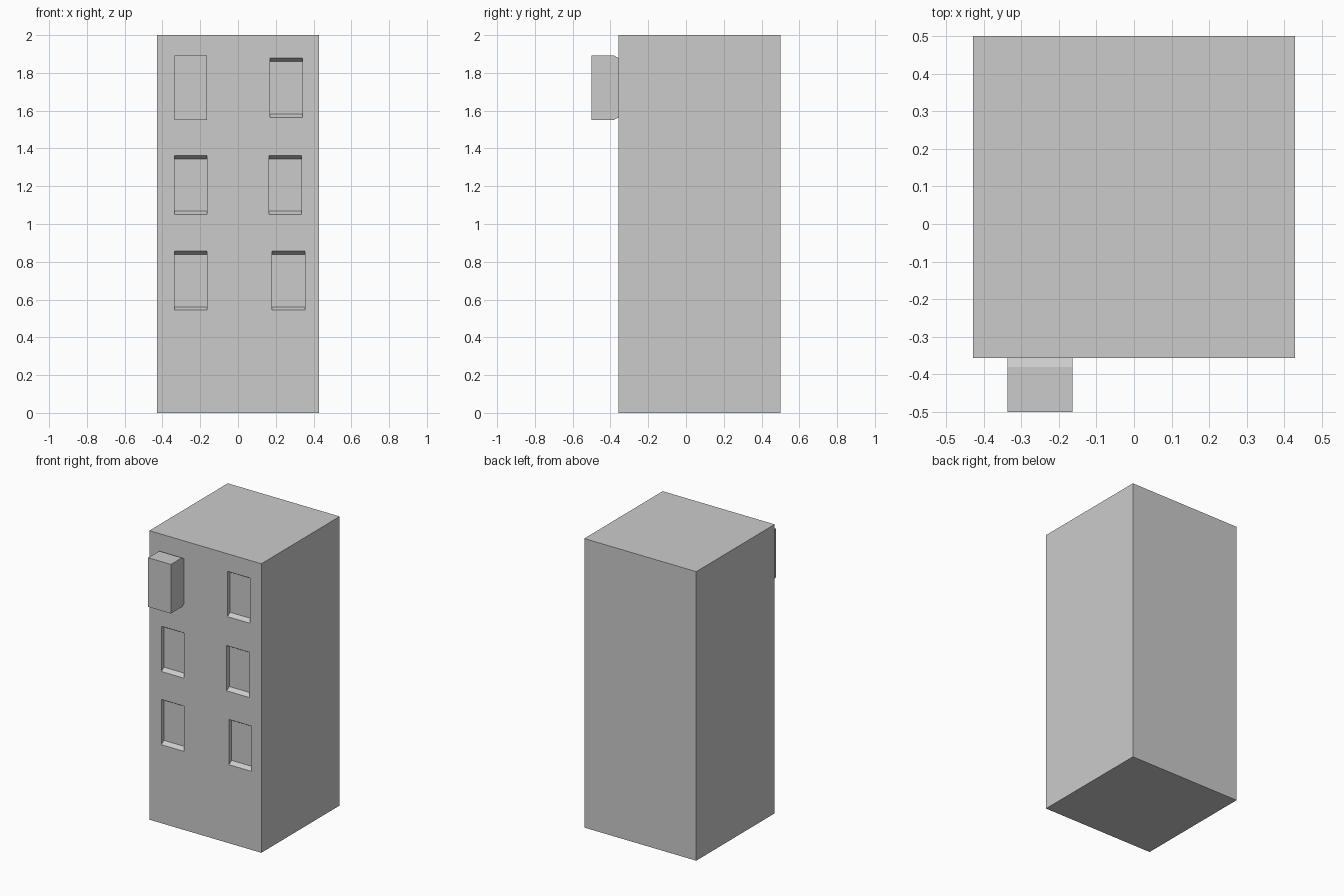
import bpy, bmesh

if "Cube" in bpy.data.objects:
    bpy.data.objects.remove(bpy.data.objects["Cube"])

FRONT, BACK, HALF = -0.357, 0.5, 0.4285
DEPTH = 0.03          # window recess depth
SLOPE = 0.6           # rise of sill and lintel per unit of depth
WIN_W, WIN_H = 0.173, 0.313


def prism(name, profile, x0, x1):
    """Extrude a (y, z) profile along x into a closed solid."""
    bm = bmesh.new()
    face = bm.faces.new([bm.verts.new((x0, y, z)) for y, z in profile])
    ext = bmesh.ops.extrude_face_region(bm, geom=[face])
    verts = [v for v in ext["geom"] if isinstance(v, bmesh.types.BMVert)]
    bmesh.ops.translate(bm, verts=verts, vec=(x1 - x0, 0, 0))
    bmesh.ops.recalc_face_normals(bm, faces=bm.faces)
    mesh = bpy.data.meshes.new(name)
    bm.to_mesh(mesh)
    bm.free()
    obj = bpy.data.objects.new(name, mesh)
    bpy.context.collection.objects.link(obj)
    return obj


# Tower body
body = prism("building_body", [(FRONT, 0), (BACK, 0), (BACK, 2), (FRONT, 2)], -HALF, HALF)

# Window recesses with sloping sill and lintel: (centre x, centre z)
windows = [(-0.2505, 1.7215), (0.256, 1.7215),
           (-0.2505, 1.2065), (0.25, 1.2065),
           (-0.2505, 0.70), (0.267, 0.70)]
for x, z in windows:
    out, inn = WIN_H / 2 + 0.05 * SLOPE, WIN_H / 2 - DEPTH * SLOPE
    y0, y1 = FRONT - 0.05, FRONT + DEPTH
    cutter = prism("window_cutter", [(y0, z - out), (y1, z - inn), (y1, z + inn), (y0, z + out)],
                   x - WIN_W / 2, x + WIN_W / 2)
    cutter.hide_render = True
    mod = body.modifiers.new("window", "BOOLEAN")
    mod.operation, mod.solver, mod.object = "DIFFERENCE", "EXACT", cutter
    bpy.context.view_layer.objects.active = body
    bpy.ops.object.modifier_apply(modifier=mod.name)
    bpy.data.objects.remove(cutter)

# Box unit plugged into the top left window, tapered where it meets the wall
x, z = windows[0]
h_back, h_wall, h_front = WIN_H / 2 - DEPTH * SLOPE, WIN_H / 2, 0.17
half = [(FRONT + DEPTH, h_back), (FRONT, h_wall), (-0.38, h_front), (-0.5, h_front)]
profile = [(y, z + h) for y, h in half] + [(y, z - h) for y, h in reversed(half)]
unit = prism("window_box_unit", profile, x - WIN_W / 2, x + WIN_W / 2)
mat = bpy.data.materials.new("dark_grey")
mat.diffuse_color = (0.52, 0.52, 0.52, 1)
mat.use_nodes = True
mat.node_tree.nodes["Principled BSDF"].inputs["Base Color"].default_value = mat.diffuse_color
unit.data.materials.append(mat)
